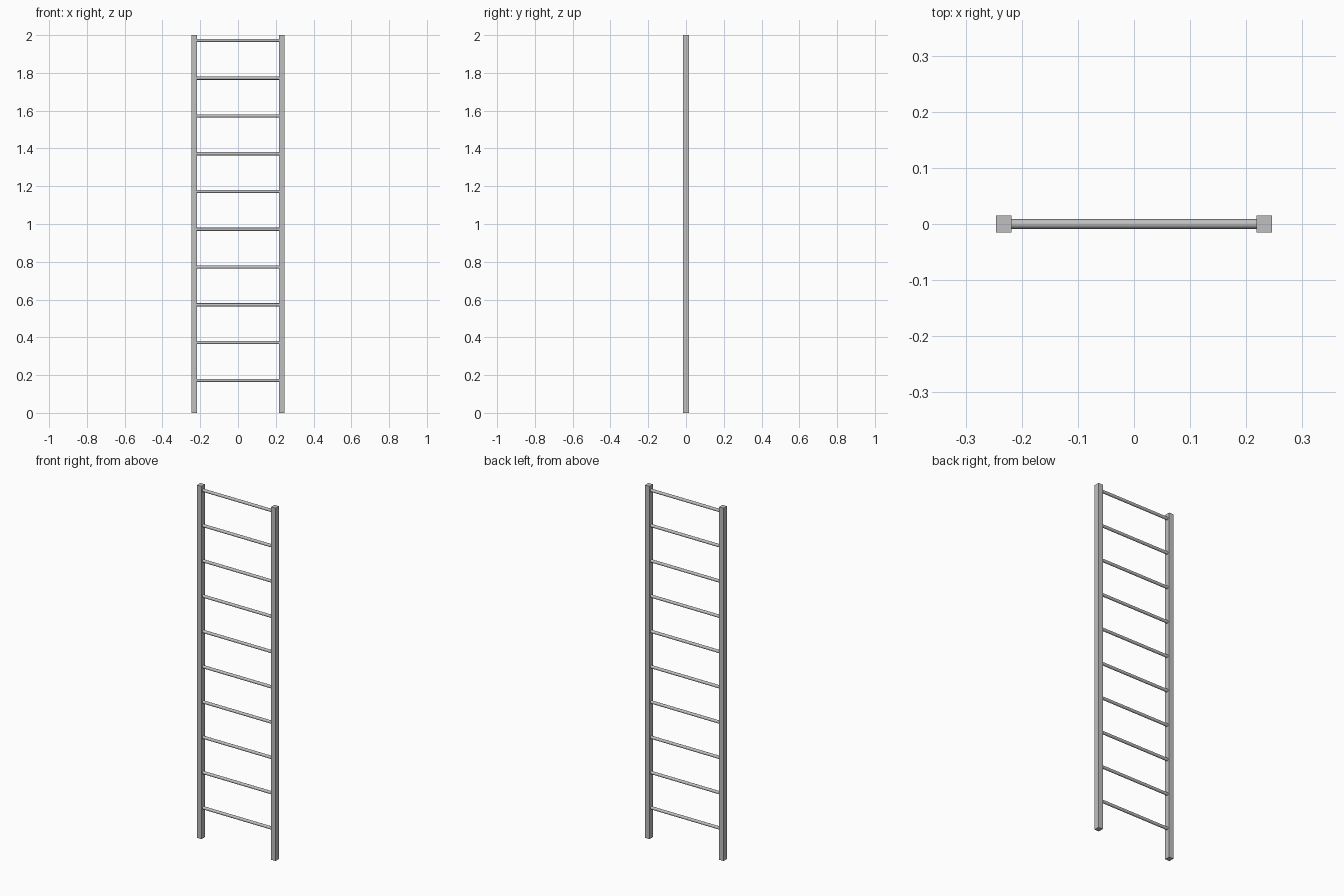
import bpy
import math

if "Cube" in bpy.data.objects:
    bpy.data.objects.remove(bpy.data.objects["Cube"])

HEIGHT = 2.0
POST_X = 0.232          # centre of each upright
POST_W, POST_D = 0.028, 0.031
RUNG_R = 0.0085
RUNG_COUNT = 10
RUNG_FIRST, RUNG_STEP = 0.172, 0.2

steel = bpy.data.materials.new("light_grey_metal")
steel.diffuse_color = (0.53, 0.53, 0.53, 1)
steel.use_nodes = True
steel.node_tree.nodes["Principled BSDF"].inputs["Base Color"].default_value = steel.diffuse_color


def finish(name):
    obj = bpy.context.object
    obj.name = name
    obj.data.materials.append(steel)
    return obj


# Square uprights
for side, sign in (("left", -1), ("right", 1)):
    bpy.ops.mesh.primitive_cube_add(size=1, location=(sign * POST_X, 0, HEIGHT / 2))
    post = finish(side + "_upright")
    post.scale = (POST_W, POST_D, HEIGHT)

# Round rungs, ending at the inner faces of the uprights
rung_length = 2 * POST_X - POST_W + 0.004
for i in range(RUNG_COUNT):
    bpy.ops.mesh.primitive_cylinder_add(
        vertices=16, radius=RUNG_R, depth=rung_length,
        location=(0, 0, RUNG_FIRST + i * RUNG_STEP),
        rotation=(0, math.pi / 2, 0))
    finish(f"rung_{i + 1}")
    bpy.ops.object.shade_smooth_by_angle(angle=math.radians(40))
